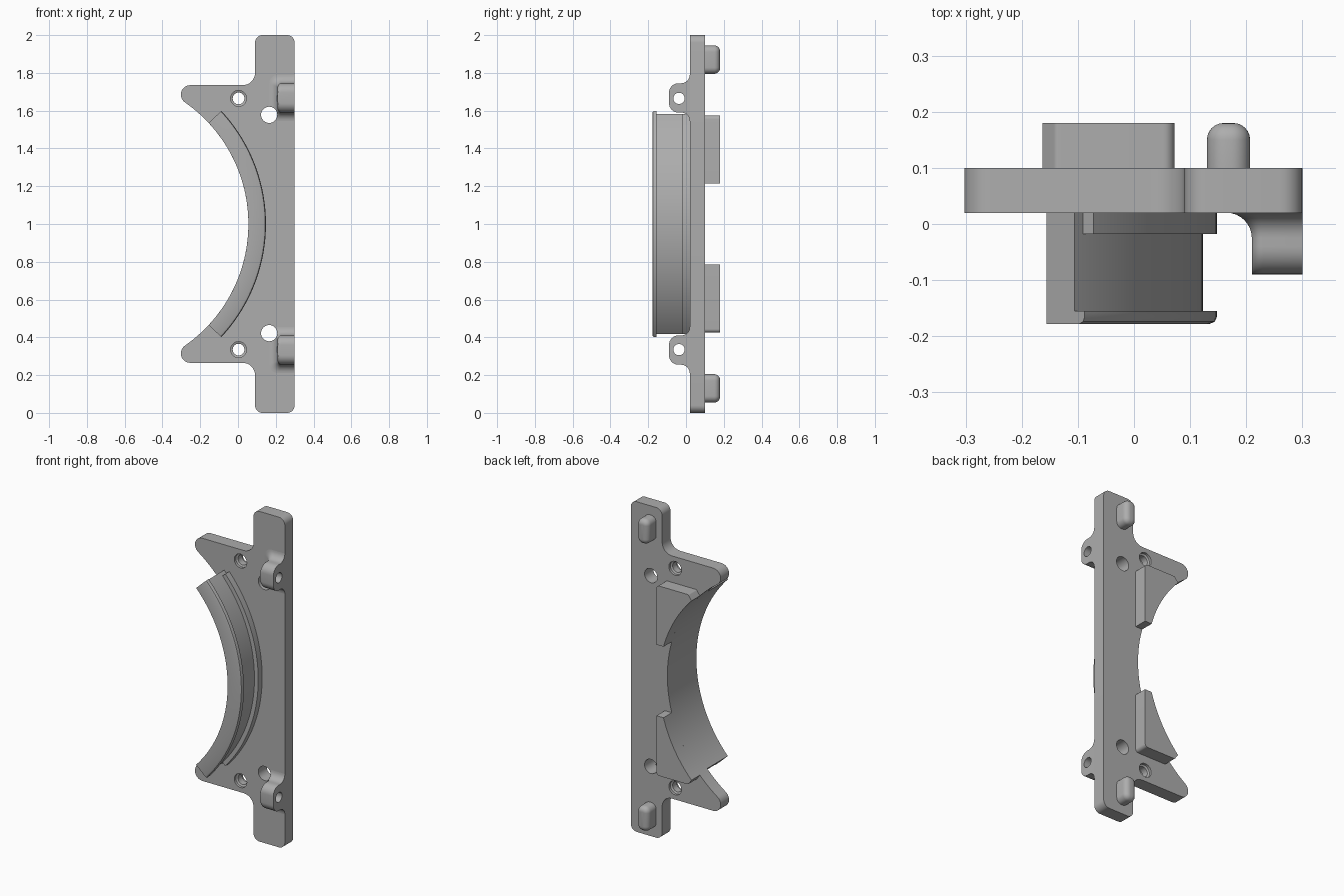
import bpy, bmesh
from math import radians, degrees, sin, cos, atan2, sqrt, tan, pi
from mathutils import Vector

if "Cube" in bpy.data.objects:
    bpy.data.objects.remove(bpy.data.objects["Cube"])

grey = bpy.data.materials.new("plain grey")
grey.use_nodes = True
grey.diffuse_color = (0.42, 0.42, 0.42, 1)
grey.node_tree.nodes["Principled BSDF"].inputs["Base Color"].default_value = grey.diffuse_color

CX, R_IN, R_GROOVE, R_OUT = -0.73, 0.785, 0.853, 0.878   # arc axis and radii
FRONT, BACK = 0.02, 0.10                                 # plate faces


def arc(cx, cz, r, a0, a1, n):
    """Points on an arc, angles in degrees."""
    angles = [radians(a0 + (a1 - a0) * i / n) for i in range(n + 1)]
    return [(cx + r * cos(a), cz + r * sin(a)) for a in angles]


def fillet(prev, corner, nxt, r, n=8):
    """Round one corner of a polygon."""
    c = Vector(corner)
    u, v = (Vector(prev) - c).normalized(), (Vector(nxt) - c).normalized()
    half = u.angle(v) / 2
    mid = c + (u + v).normalized() * (r / sin(half))
    p, q = c + u * (r / tan(half)) - mid, c + v * (r / tan(half)) - mid
    turn = p.angle(q)
    return [tuple(mid + (p * sin((1 - i / n) * turn) + q * sin(i / n * turn)) / sin(turn))
            for i in range(n + 1)]


def rounded(points, radii):
    out = []
    for i, r in enumerate(radii):
        p, c, q = points[i - 1], points[i], points[(i + 1) % len(points)]
        out += fillet(p, c, q, r) if r else [c]
    return out


def loft(name, rings):
    """Closed solid through rings of 3D points."""
    bm = bmesh.new()
    loops = [[bm.verts.new(p) for p in ring] for ring in rings]
    for a, b in zip(loops, loops[1:]):
        for i in range(len(a)):
            bm.faces.new((a[i - 1], a[i], b[i], b[i - 1]))
    bm.faces.new(loops[0])
    bm.faces.new(loops[-1])
    bmesh.ops.recalc_face_normals(bm, faces=bm.faces)
    mesh = bpy.data.meshes.new(name)
    bm.to_mesh(mesh)
    bm.free()
    obj = bpy.data.objects.new(name, mesh)
    mesh.materials.append(grey)
    bpy.context.collection.objects.link(obj)
    return obj


def layers(name, outlines):
    """Loft of (y, xz outline) pairs."""
    return loft(name, [[(x, y, z) for x, z in pts] for y, pts in outlines])


def activate(obj):
    bpy.ops.object.select_all(action='DESELECT')
    obj.select_set(True)
    bpy.context.view_layer.objects.active = obj


def cut(obj, cutter):
    cutter.hide_render = True
    mod = obj.modifiers.new("hole", 'BOOLEAN')
    mod.operation, mod.solver, mod.object = 'DIFFERENCE', 'EXACT', cutter
    activate(obj)
    bpy.ops.object.modifier_apply(modifier=mod.name)
    bpy.data.objects.remove(cutter)


def hole(x, z, steps):
    """Round cutter along y from (y, radius) steps."""
    return layers("hole_cutter", [(y, arc(x, z, r, 0, 348.75, 31)) for y, r in steps])


def flip(z, s):
    return 1 + s * (z - 1)


# Mounting plate: upper half outline, mirrored to the lower half
tip_z, tip_r = 1.685, 0.05
tip_dx = sqrt((R_IN + tip_r) ** 2 - (tip_z - 1) ** 2)
sweep = degrees(atan2(tip_z - 1, tip_dx))
shoulder, tab, edge = (0.09, 1.735), (0.09, 2), (0.30, 2)
upper = arc(CX, 1, R_IN, 0, sweep, 28)
upper += arc(CX + tip_dx, tip_z, tip_r, 180 + sweep, 90, 14)[1:]
upper += fillet((0, 1.735), shoulder, tab, 0.065)
upper += fillet(shoulder, tab, edge, 0.04) + fillet(tab, edge, (0.30, 1), 0.04)
outline = upper + [(x, 2 - z) for x, z in reversed(upper[1:])]
plate = layers("mounting_plate", [(FRONT, outline), (BACK, outline)])
parts = [plate]

# Curved grooved rail, swept around the arc axis
profile = [(R_IN, FRONT), (R_IN, -0.178), (0.865, -0.178), (0.874, -0.174), (R_OUT, -0.165),
           (R_OUT, -0.155), (R_GROOVE, -0.155), (R_GROOVE, -0.018)]
lip = [(R_IN + 0.02, FRONT), (R_IN + 0.02, -0.018), (R_OUT, -0.018), (R_OUT, FRONT)]
profile += [(R_GROOVE, FRONT)]


def sweep_profile(name, section, half_angle, n=64):
    rings = []
    for i in range(n + 1):
        a = radians(half_angle * (2 * i / n - 1))
        rings.append([(CX + r * cos(a), y, 1 + r * sin(a)) for r, y in section])
    return loft(name, rings)


parts.append(sweep_profile("curved_rail", profile, 43))
parts.append(sweep_profile("rail_back_lip", lip, 41.5))

for s, side in ((1, "upper"), (-1, "lower")):
    # Screw holes, the inner one countersunk on both faces
    cut(plate, hole(0.003, flip(1.665, s), [(0.0, 0.042), (0.035, 0.042), (0.04, 0.031),
                                            (0.08, 0.031), (0.085, 0.042), (0.12, 0.042)]))
    cut(plate, hole(0.165, flip(1.578, s), [(0, 0.043), (0.12, 0.043)]))

    # Side lug: rounded nose, flared foot
    steps = []
    for i in range(9):
        a = i / 8 * pi / 2
        steps.append((-0.04 - 0.05 * cos(a), 0.0275 + 0.05 * sin(a), 0))
    for i in range(9):
        a = i / 8 * pi / 2
        flare = 0.045 * (1 - cos(a))
        steps.append((FRONT - 0.045 + 0.045 * sin(a), 0.0775 + flare, flare))
    rings = []
    for y, h, flare in steps:
        x0, zc, r = 0.21 - flare, 1.6675, 0.02 + flare * 0.6
        box = [(0.30, zc - h), (0.30, zc + h), (x0, zc + h), (x0, zc - h)]
        rings.append((y, [(x, flip(z, s)) for x, z in rounded(box, (0, 0, r, r))]))
    lug = layers(side + "_lug", rings)
    cut(lug, loft("pin_cutter", [[(x, y, z) for y, z in arc(-0.037, flip(1.665, s), 0.03, 0, 345, 23)]
                                 for x in (0.1, 0.4)]))
    cut(lug, hole(0.165, flip(1.578, s), [(-0.2, 0.043), (0.12, 0.043)]))

    # Back pad following the arc
    lo, hi = [degrees(atan2(z, sqrt(R_IN ** 2 - z * z))) for z in (0.215, 0.543)]
    ends = arc(CX, 1, R_IN, lo, hi, 20)
    corner, heel = (0.072, 1.575), (0.072, 1.215)
    top = (-0.14, 1.575)
    pad = ends + fillet(ends[-1], top, corner, 0.012) + fillet(top, corner, heel, 0.02) + [heel]
    pad = [(x, flip(z, s)) for x, z in pad]
    parts.append(layers(side + "_back_pad", [(BACK, pad), (0.18, pad)]))

    # Locating peg with a rounded end
    rings = []
    for y, inset in [(BACK, 0)] + [(0.15 + 0.03 * sin(a), 0.03 * (1 - cos(a)))
                                   for a in [i * pi / 12 for i in range(7)]]:
        x0, x1, z0, z1 = 0.13 + inset, 0.207 - inset, 1.795 + inset, 1.945 - inset
        r = 0.034 - inset
        box = [(x0, z0), (x1, z0), (x1, z1), (x0, z1)]
        rings.append((y, [(x, flip(z, s)) for x, z in rounded(box, (r,) * 4)]))
    parts += [lug, layers(side + "_locating_peg", rings)]

# Smooth curved surfaces, keep edges crisp
for part in parts:
    activate(part)
    bpy.ops.object.shade_smooth_by_angle(angle=radians(30))
